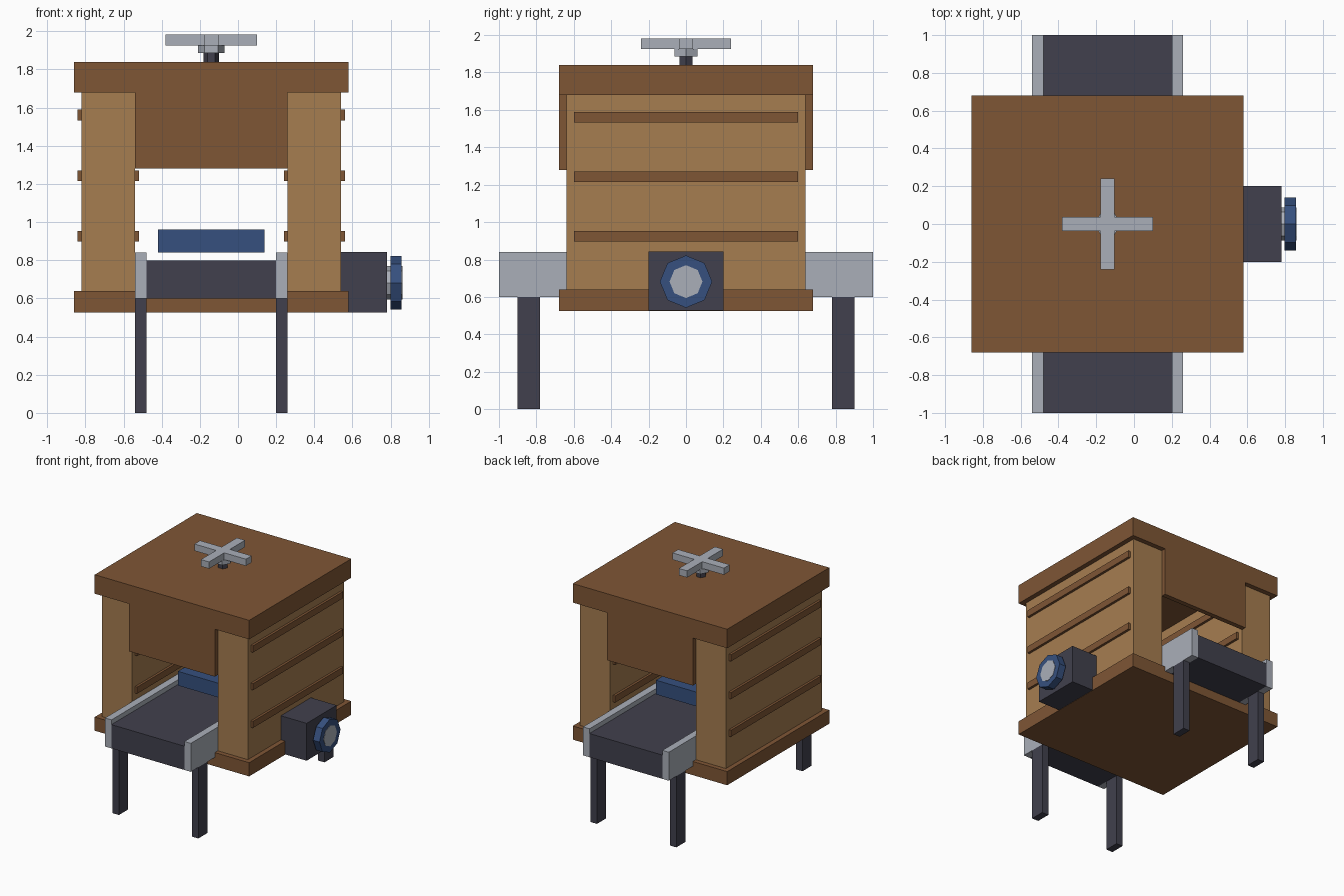
import bpy, bmesh, math
from mathutils import Matrix

if "Cube" in bpy.data.objects:
    bpy.data.objects.remove(bpy.data.objects["Cube"])


def material(name, rgb):
    m = bpy.data.materials.new(name)
    lin = [((c / 255 + 0.055) / 1.055) ** 2.4 for c in rgb]
    m.diffuse_color = (*lin, 1)
    m.use_nodes = True
    m.node_tree.nodes["Principled BSDF"].inputs["Base Color"].default_value = m.diffuse_color
    return m


DARK_WOOD = material("dark wood", (127, 86, 53))
LIGHT_WOOD = material("light wood", (166, 125, 80))
IRON = material("dark iron", (65, 64, 77))
STEEL = material("light steel", (170, 175, 185))
BLUE = material("blue paint", (54, 80, 126))

CX = -0.14  # centre line of the cabinet


def finish(name, bm, mat):
    bmesh.ops.recalc_face_normals(bm, faces=bm.faces)
    me = bpy.data.meshes.new(name)
    bm.to_mesh(me)
    bm.free()
    me.materials.append(mat)
    ob = bpy.data.objects.new(name, me)
    bpy.context.collection.objects.link(ob)
    return ob


def box(name, x, y, z, mat):
    """Box from (min, max) pairs."""
    bm = bmesh.new()
    size = [b - a for a, b in (x, y, z)]
    mid = [(a + b) / 2 for a, b in (x, y, z)]
    bmesh.ops.create_cube(bm, size=1, matrix=Matrix.Translation(mid) @ Matrix.Diagonal((*size, 1)))
    return finish(name, bm, mat)


def prism(name, centre, radius, depth, sides, mat, rot=None):
    bm = bmesh.new()
    mtx = Matrix.Translation(centre) @ (rot or Matrix())
    bmesh.ops.create_cone(bm, cap_ends=True, segments=sides, radius1=radius,
                          radius2=radius, depth=depth, matrix=mtx)
    return finish(name, bm, mat)


def span(a, b):
    return (min(a, b), max(a, b))


# Cabinet: base, roof, side walls with through slats, hanging panels
box("base_plate", (-0.86, 0.58), (-0.68, 0.68), (0.525, 0.64), DARK_WOOD)
box("roof", (-0.86, 0.58), (-0.68, 0.68), (1.68, 1.84), DARK_WOOD)
for s, side in ((-1, "left"), (1, "right")):
    box(f"{side}_wall", span(CX + s * 0.40, CX + s * 0.68), (-0.64, 0.64), (0.64, 1.68), LIGHT_WOOD)
    for i in range(3):
        z = 0.925 + i * 0.318
        box(f"{side}_slat_{i + 1}", span(CX + s * 0.38, CX + s * 0.70), (-0.6, 0.6),
            (z - 0.028, z + 0.028), DARK_WOOD)
for s, end in ((-1, "front"), (1, "back")):
    box(f"{end}_panel", (-0.54, 0.26), span(s * 0.64, s * 0.68), (1.28, 1.68), DARK_WOOD)

# Conveyor: belt, rails, legs
box("conveyor_belt", (-0.48, 0.20), (-1, 1), (0.6, 0.8), IRON)
for s, side in ((-1, "left"), (1, "right")):
    xs = span(CX + s * 0.34, CX + s * 0.40)
    box(f"{side}_rail", xs, (-1, 1), (0.6, 0.84), STEEL)
    for t, end in ((-1, "front"), (1, "back")):
        box(f"{end}_{side}_leg", xs, span(t * 0.78, t * 0.90), (0, 0.6), IRON)

# Workpiece inside the cabinet
box("press_block", (-0.42, 0.14), (-0.2, 0.2), (0.84, 0.96), BLUE)

# Motor with octagonal wheel on the right side
box("motor_housing", (0.54, 0.78), (-0.2, 0.2), (0.527, 0.842), IRON)
turn = Matrix.Rotation(math.radians(90), 4, 'Y')
prism("motor_wheel", (0.828, 0, 0.682), 0.14, 0.06, 8, BLUE, turn)
prism("motor_axle", (0.82, 0, 0.682), 0.088, 0.08 + 0.002, 8, STEEL, turn)

# Roof fan: stem, hub and cross-shaped blades
spin = Matrix.Rotation(math.radians(90), 4, 'Z')
prism("fan_stem", (CX, 0, 1.865), 0.04, 0.05, 6, IRON, spin)
prism("fan_hub", (CX, 0, 1.905), 0.07, 0.04, 6, STEEL, spin)
bm = bmesh.new()
w, r = 0.038, 0.24
quarter = [(r, -w), (r, w), (w, w)]
verts = []
for k in range(4):
    c, s = round(math.cos(k * math.pi / 2)), round(math.sin(k * math.pi / 2))
    verts += [bm.verts.new((CX + c * x - s * y, s * x + c * y, 1.925)) for x, y in quarter]
face = bm.faces.new(verts)
ext = bmesh.ops.extrude_face_region(bm, geom=[face])
bmesh.ops.translate(bm, vec=(0, 0, 0.057),
                    verts=[v for v in ext["geom"] if isinstance(v, bmesh.types.BMVert)])
finish("fan_blades", bm, STEEL)
